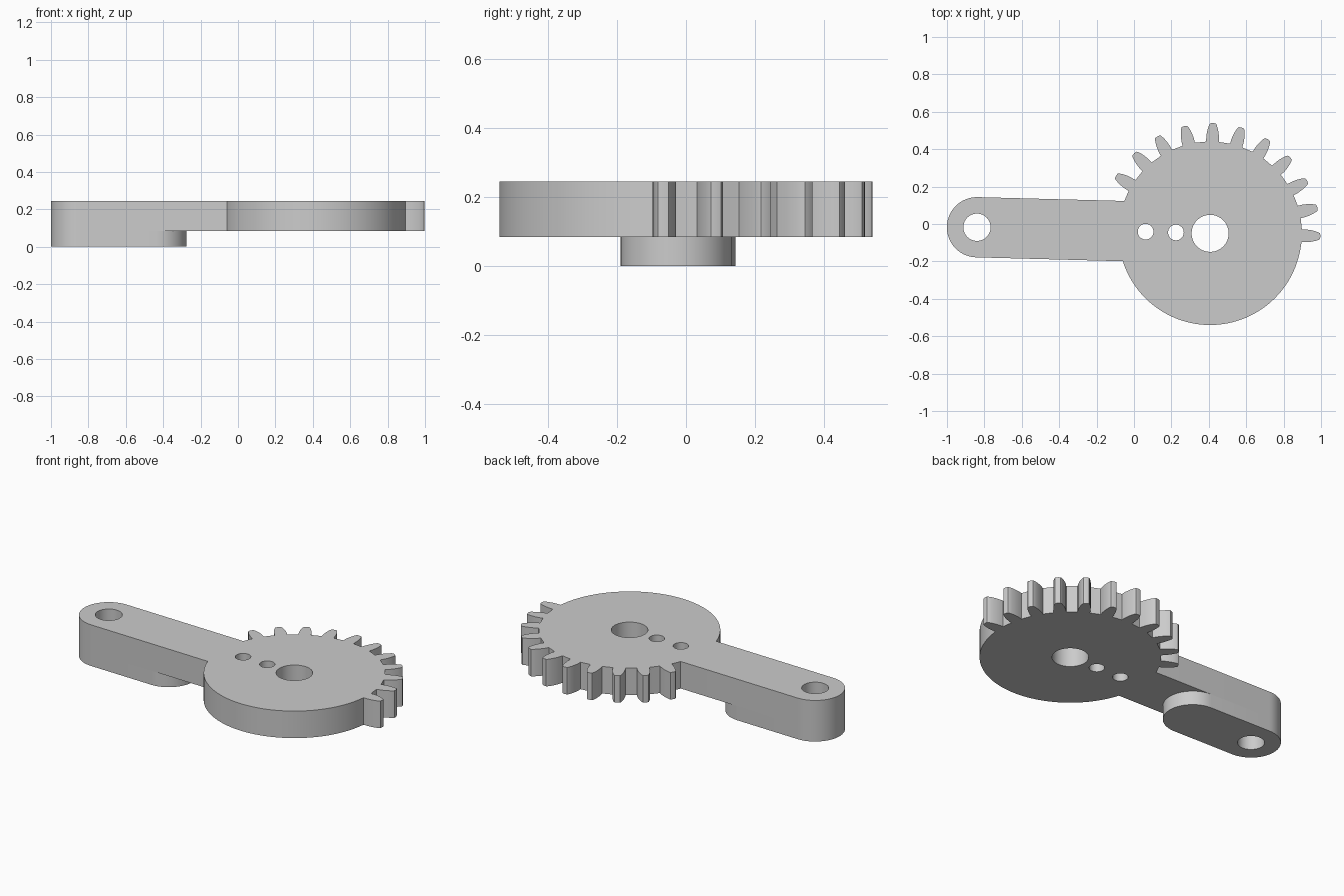
import bpy, bmesh
from math import radians, degrees, asin, sin, cos, tau
from mathutils import Vector, Matrix

cube = bpy.data.objects.get("Cube")
if cube:
    bpy.data.objects.remove(cube, do_unlink=True)

# Main dimensions; the arm lies along local -x from the gear centre
ROOT_R, TIP_R = 0.49, 0.59
ARM_R, ARM_LEN = 0.161, 1.247
BOSS_LEN = 0.403
BOSS_TOP, TOP = 0.084, 0.245
PLACE = Matrix.Translation((0.407, -0.05, 0)) @ Matrix.Rotation(radians(-1.5), 4, 'Z')

grey = bpy.data.materials.new("plain grey")
grey.use_nodes = True
grey.diffuse_color = (0.6, 0.6, 0.6, 1)
grey.node_tree.nodes["Principled BSDF"].inputs["Base Color"].default_value = grey.diffuse_color


def arc(cx, r, start, end, steps):
    """Points on an arc centred on the arm axis, angles in degrees."""
    angles = [radians(start + (end - start) * i / steps) for i in range(steps + 1)]
    return [(cx + r * cos(a), r * sin(a)) for a in angles]


def circle(cx, r, steps=48):
    return arc(cx, r, 0, 360, steps)[:-1]


def tooth(angle):
    """Curved tooth flanks with a narrow tip, listed counterclockwise."""
    flank = [(ROOT_R, 0.034), (0.515, 0.034), (0.54, 0.031),
             (0.562, 0.026), (0.58, 0.020), (TIP_R - 0.002, 0.015)]
    points = [(r, -w) for r, w in flank] + [(TIP_R, 0)] + [(r, w) for r, w in reversed(flank)]
    turn = Matrix.Rotation(radians(angle), 2)
    return [tuple(turn @ Vector(p)) for p in points]


def prism(name, loops, bottom, top):
    """Extrude a filled outline (first loop) with holes (other loops)."""
    bm = bmesh.new()
    edges = []
    for loop in loops:
        verts = [bm.verts.new((x, y, bottom)) for x, y in loop]
        edges += [bm.edges.new((v, verts[i - 1])) for i, v in enumerate(verts)]
    bmesh.ops.triangle_fill(bm, edges=edges, use_beauty=True, normal=(0, 0, 1))
    ext = bmesh.ops.extrude_face_region(bm, geom=bm.faces[:], use_keep_orig=True)
    for v in ext["geom"]:
        if isinstance(v, bmesh.types.BMVert):
            v.co.z = top
    bmesh.ops.recalc_face_normals(bm, faces=bm.faces[:])
    bm.transform(PLACE)
    mesh = bpy.data.meshes.new(name)
    bm.to_mesh(mesh)
    bm.free()
    mesh.materials.append(grey)
    obj = bpy.data.objects.new(name, mesh)
    bpy.context.collection.objects.link(obj)
    bpy.ops.object.select_all(action='DESELECT')
    obj.select_set(True)
    bpy.context.view_layer.objects.active = obj
    bpy.ops.object.shade_smooth_by_angle(angle=radians(25))
    return obj


# Gear sector and arm share one outline: plain rim, teeth, then the arm end
join = degrees(asin(ARM_R / ROOT_R))
half = degrees(asin(0.034 / ROOT_R))
outline = arc(0, ROOT_R, 180 + join, 360 - half, 60)[:-1]
for i in range(11):
    a = 15 * i
    outline += tooth(a)
    last = 180 - join if i == 10 else a + 15 - half
    gap = arc(0, ROOT_R, a + half, last, 4)[1:]
    outline += gap if i == 10 else gap[:-1]
outline += arc(-ARM_LEN, ARM_R, 90, 270, 32)

pivot_hole = circle(-ARM_LEN, 0.073)
holes = [circle(0, 0.099), circle(-0.183, 0.042), circle(-0.345, 0.042), pivot_hole]
prism("gear_sector_arm", [outline] + holes, BOSS_TOP, TOP)

# Rounded boss under the arm end
slot = arc(-ARM_LEN, ARM_R, 90, 270, 32) + arc(BOSS_LEN - ARM_LEN, ARM_R, -90, 90, 32)
prism("arm_boss", [slot, pivot_hole], 0, BOSS_TOP)
